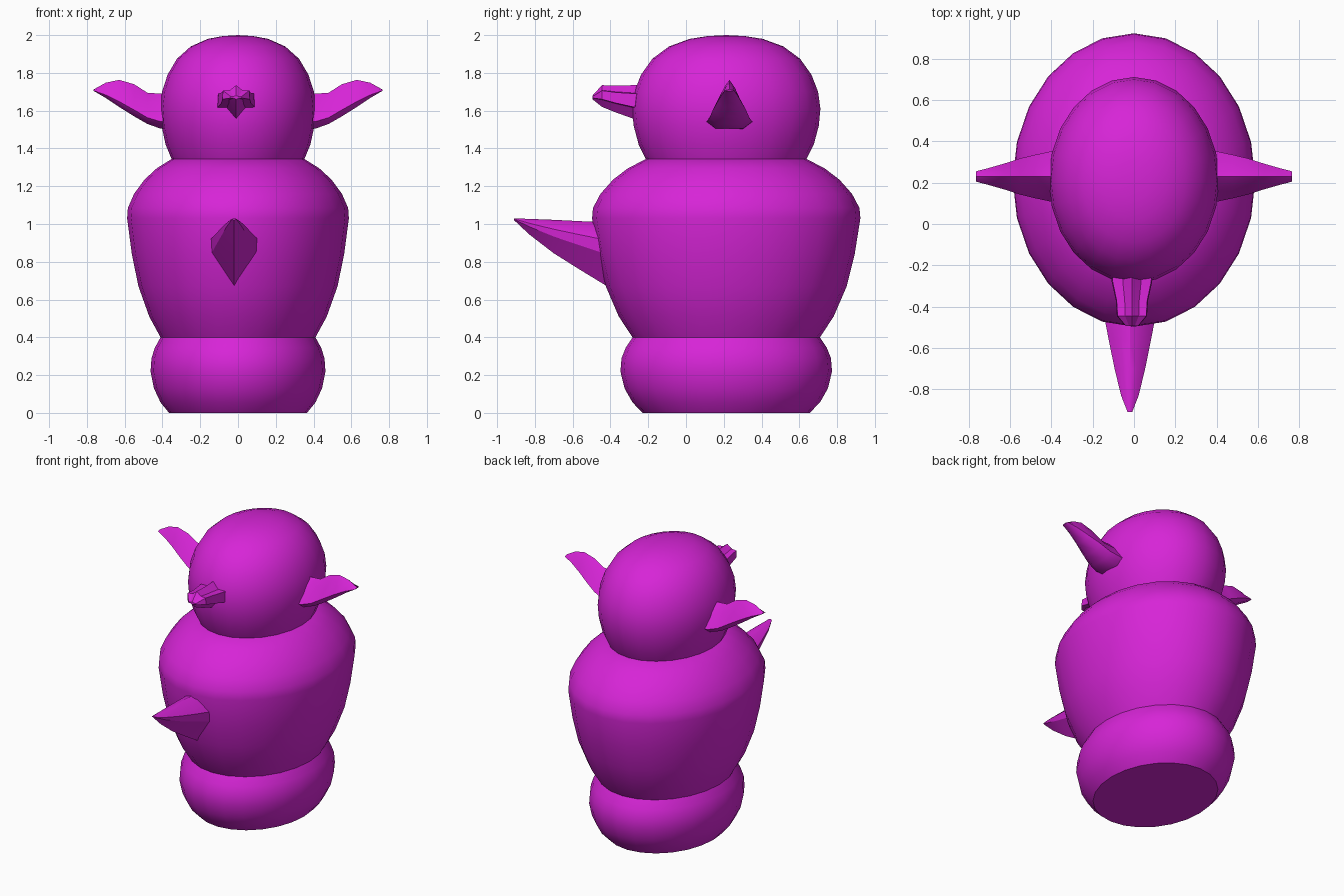
import bpy, bmesh, math

if "Cube" in bpy.data.objects:
    bpy.data.objects.remove(bpy.data.objects["Cube"], do_unlink=True)

# Single flat colour
magenta = bpy.data.materials.new("magenta")
magenta.use_nodes = True
COLOUR = (0.68, 0.018, 0.68, 1)
magenta.diffuse_color = COLOUR
magenta.node_tree.nodes["Principled BSDF"].inputs["Base Color"].default_value = COLOUR

CENTRE_Y = 0.213
DEPTH = 1.21
SIDES = 24


def loft(name, rings, angle=40):
    """Skin a closed surface over rings with equal point counts."""
    bm = bmesh.new()
    loops = [[bm.verts.new(p) for p in ring] for ring in rings]
    n = len(loops[0])
    for a, b in zip(loops, loops[1:]):
        for i in range(n):
            j = (i + 1) % n
            bm.faces.new((a[i], a[j], b[j], b[i]))
    bm.faces.new(loops[0])
    bm.faces.new(loops[-1])
    bmesh.ops.remove_doubles(bm, verts=bm.verts, dist=0.0005)
    bmesh.ops.recalc_face_normals(bm, faces=bm.faces)
    mesh = bpy.data.meshes.new(name)
    bm.to_mesh(mesh)
    bm.free()
    mesh.materials.append(magenta)
    obj = bpy.data.objects.new(name, mesh)
    bpy.context.collection.objects.link(obj)
    bpy.ops.object.select_all(action="DESELECT")
    obj.select_set(True)
    bpy.context.view_layer.objects.active = obj
    bpy.ops.object.shade_smooth_by_angle(angle=math.radians(angle))
    return obj


def oval_turning(name, profile):
    """Turn a (radius, height) profile into an oval solid, deeper than wide."""
    steps = [math.tau * i / SIDES for i in range(SIDES)]
    return loft(name, [[(r * math.sin(t), CENTRE_Y + DEPTH * r * math.cos(t), z)
                        for t in steps] for r, z in profile])


# Stacked oval masses
oval_turning("base", [(0.365, 0), (0.41, 0.055), (0.445, 0.13), (0.463, 0.22),
                      (0.458, 0.29), (0.44, 0.345), (0.41, 0.4)])
oval_turning("body", [(0.41, 0.4), (0.47, 0.51), (0.527, 0.67), (0.562, 0.84),
                      (0.587, 1.03), (0.583, 1.085), (0.55, 1.16), (0.495, 1.235),
                      (0.43, 1.295), (0.35, 1.345)])
oval_turning("head", [(0.35, 1.34), (0.383, 1.42), (0.405, 1.52), (0.412, 1.61),
                      (0.402, 1.7), (0.373, 1.79), (0.323, 1.875), (0.25, 1.94),
                      (0.16, 1.98), (0.08, 1.995), (0, 2)])


# Ears: ridged leaf shapes sweeping outward, as (x, low, high, half width)
EAR = [(0.3, 1.5, 1.69, 0.125), (0.41, 1.505, 1.69, 0.12), (0.48, 1.53, 1.695, 0.105),
       (0.55, 1.57, 1.74, 0.088), (0.63, 1.62, 1.763, 0.062),
       (0.7, 1.667, 1.748, 0.042), (0.765, 1.705, 1.712, 0.025)]
EAR_SECTION = [(0, 1), (0.45, 0.72), (1, 0.2), (0.6, 0),
               (-0.6, 0), (-1, 0.2), (-0.45, 0.72)]
for side, name in ((1, "left_ear"), (-1, "right_ear")):
    loft(name, [[(side * x, 0.23 + w * u, lo + (hi - lo) * v) for u, v in EAR_SECTION]
                for x, lo, hi, w in EAR])


def front_spike(name, stations, half_section, x0, angle):
    """Mirror a half section and loft it forward; stations are (y, low, high, half width)."""
    section = half_section + [(-u, v) for u, v in reversed(half_section) if u > 0]
    return loft(name, [[(x0 + w * u, y, lo + (hi - lo) * v) for u, v in section]
                       for y, lo, hi, w in stations], angle)


# Beak: cross shaped section with a pinched star at the end
front_spike("beak",
            [(-0.15, 1.53, 1.735, 0.105), (-0.28, 1.558, 1.735, 0.098),
             (-0.37, 1.59, 1.732, 0.078), (-0.445, 1.62, 1.735, 0.073),
             (-0.495, 1.66, 1.68, 0.03)],
            [(0, 1), (0.45, 0.77), (0.95, 0.75), (1, 0.35), (0.5, 0.33), (0, 0)], -0.01, 25)

# Front spike: keeled horn rising to a point
front_spike("belly_spike",
            [(-0.3, 0.6, 1.0, 0.15), (-0.45, 0.69, 1.01, 0.13), (-0.56, 0.757, 1.015, 0.108),
             (-0.7, 0.845, 1.022, 0.078), (-0.83, 0.945, 1.027, 0.045),
             (-0.91, 1.02, 1.03, 0.012)],
            [(0, 1), (0.4, 0.95), (0.95, 0.72), (0.9, 0.5), (0, 0)], -0.02, 30)
